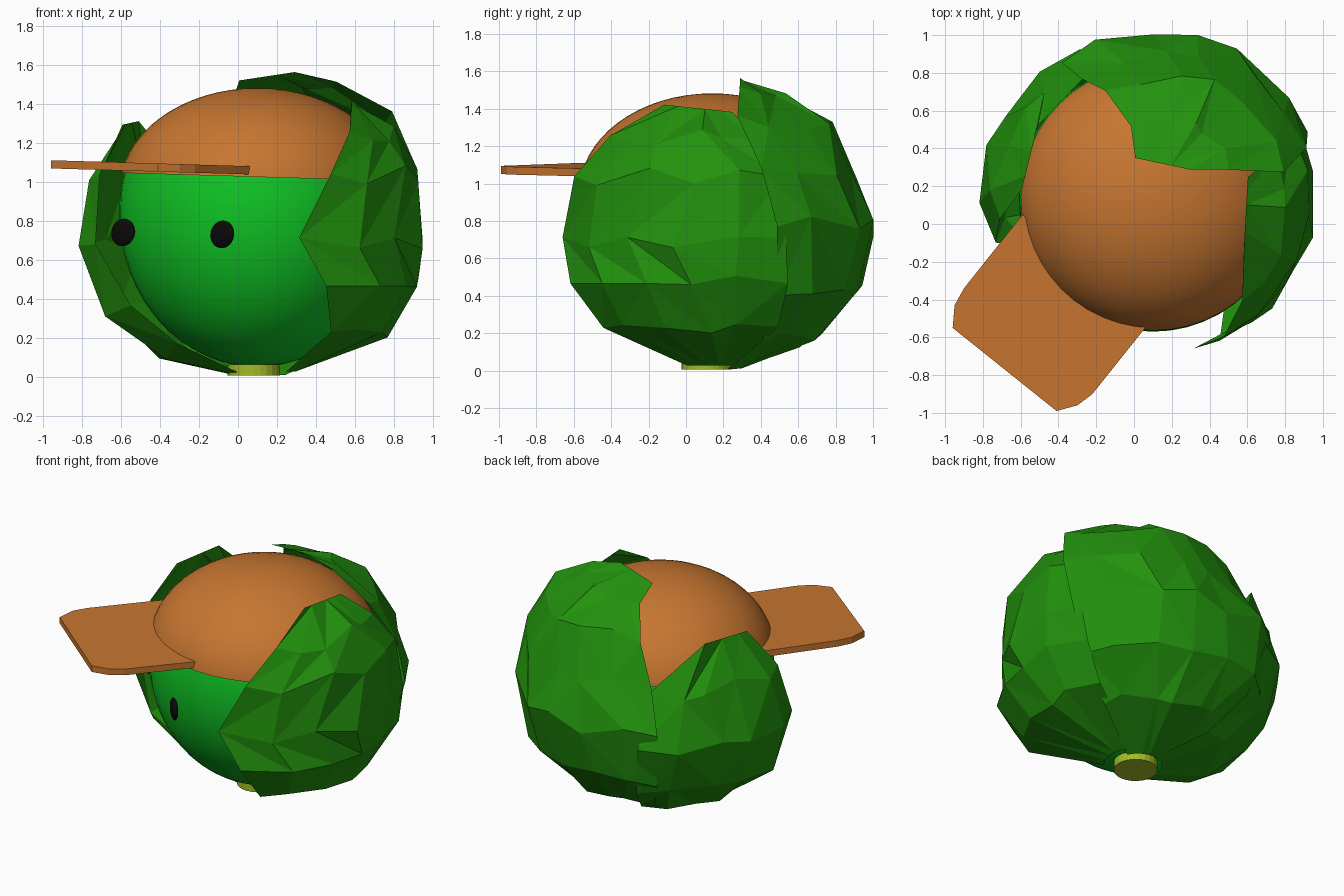
import bpy
import bmesh
import random
from math import radians, sin, cos
from mathutils import Vector, Matrix

random.seed(4)
if "Cube" in bpy.data.objects:
    bpy.data.objects.remove(bpy.data.objects["Cube"])

CENTRE = Vector((0.1, 0.14, 0.77))


def material(name, colour):
    mat = bpy.data.materials.new(name)
    mat.use_nodes = True
    mat.diffuse_color = (*colour, 1)
    bsdf = next(n for n in mat.node_tree.nodes if n.type == 'BSDF_PRINCIPLED')
    bsdf.inputs["Base Color"].default_value = (*colour, 1)
    bsdf.inputs["Roughness"].default_value = 0.8
    return mat


leaf_green = material("leaf green", (0.016, 0.285, 0.004))
face_green = material("face green", (0.005, 0.55, 0.018))
cap_orange = material("cap orange", (0.57, 0.18, 0.03))
stem_olive = material("stem olive", (0.36, 0.5, 0.02))
eye_black = material("eye black", (0.003, 0.003, 0.003))


def finish(name, bm, mat, smooth=False):
    mesh = bpy.data.meshes.new(name)
    bm.to_mesh(mesh)
    bm.free()
    mesh.materials.append(mat)
    mesh.polygons.foreach_set("use_smooth", [smooth] * len(mesh.polygons))
    obj = bpy.data.objects.new(name, mesh)
    bpy.context.collection.objects.link(obj)
    return obj


def ball(matrix):
    bm = bmesh.new()
    bmesh.ops.create_uvsphere(bm, u_segments=48, v_segments=32, radius=1, matrix=matrix)
    return bm


def dome(name, z, width, height, mat, keep_top):
    """Ellipsoid cut along the tilted hat line."""
    bm = ball(Matrix.Translation((CENTRE.x, CENTRE.y, z)) @ Matrix.Diagonal((width, width, height, 1)))
    bmesh.ops.bisect_plane(bm, geom=bm.verts[:] + bm.edges[:] + bm.faces[:],
                           plane_co=(0, 0, 1.028), plane_no=(0.03, 0, 1),
                           clear_inner=keep_top, clear_outer=not keep_top)
    finish(name, bm, mat, True)


def polar(elev, azim, r):
    e, a = radians(elev), radians(azim)
    return CENTRE + r * Vector((cos(e) * cos(a), cos(e) * sin(a), sin(e)))


def leaf(name, rows, columns, curl=0):
    """Crumpled sheet; each row is elevation, first and last azimuth, first and last radius.
    The last column curls in towards the head."""
    bm = bmesh.new()
    grid = []
    for i, (elev, a0, a1, r0, r1) in enumerate(rows):
        line = []
        for j in range(columns + 1):
            t = j / columns
            a, r, e = a0 + (a1 - a0) * t, r0 + (r1 - r0) * t, elev
            inside = 0 < i < len(rows) - 1
            if inside and 0 < j < columns:
                a += random.uniform(-4, 4)
                e += random.uniform(-4, 4)
                r += random.uniform(-0.015, 0.03)
            elif inside and j == columns:
                r -= curl
            if i == 0:
                point = polar(e, a0, r0).lerp(polar(e, a1, r1), t)
            else:
                point = polar(e, a, r)
            line.append(bm.verts.new(point))
        grid.append(line)
    for upper, lower in zip(grid, grid[1:]):
        for j in range(columns):
            a, b, c, d = upper[j], lower[j], lower[j + 1], upper[j + 1]
            if random.random() < 0.5:
                a, b, c, d = b, c, d, a
            bm.faces.new((a, b, c))
            bm.faces.new((a, c, d))
    return finish(name, bm, leaf_green)


# Round head and the flatter cap sitting on it
dome("head", 0.84, 0.71, 0.79, face_green, False)
dome("cap", 0.95, 0.712, 0.532, cap_orange, True)

# Brim: plate whose inner edge is buried in the cap
outline = [(-0.59, 0.05), (-0.9, -0.34), (-0.95, -0.43), (-0.96, -0.55),
           (-0.41, -0.99), (-0.3, -0.96), (-0.22, -0.9), (0.06, -0.55)]
bm = bmesh.new()
base = bm.faces.new([bm.verts.new((x, y, 1.04 - 0.03 * x)) for x, y in outline])
top = bmesh.ops.extrude_face_region(bm, geom=[base])
bmesh.ops.translate(bm, vec=(0, 0, 0.042),
                    verts=[v for v in top["geom"] if isinstance(v, bmesh.types.BMVert)])
bmesh.ops.recalc_face_normals(bm, faces=bm.faces[:])
finish("cap_brim", bm, cap_orange)

# Eyes: flattened, slightly leaning ovals turned toward the brim
turn = Matrix.Rotation(radians(-45), 4, 'Z') @ Matrix.Rotation(radians(-12), 4, 'Y')
for name, x, y, z in (("right_eye", -0.59, -0.13, 0.74), ("left_eye", -0.08, -0.575, 0.73)):
    bm = ball(Matrix.Translation((x, y, z)) @ turn @ Matrix.Diagonal((0.083, 0.022, 0.07, 1)))
    finish(name, bm, eye_black, True)

# Stem stub
bm = bmesh.new()
bmesh.ops.create_cone(bm, cap_ends=True, segments=24, radius1=0.135, radius2=0.135,
                      depth=0.056, matrix=Matrix.Translation((0.08, 0.11, 0.033)))
finish("stem", bm, stem_olive)

# Wrapping leaves
leaf("left_leaf", [
    (50, -28, 12, 0.85, 0.8),
    (34, -49, 20, 0.87, 0.84),
    (18, -63, 27, 0.87, 0.86),
    (-4, -75, 27, 0.83, 0.87),
    (-20, -65, 29, 0.89, 0.89),
    (-38, -57, 31, 0.88, 0.87),
    (-75, -42, 45, 0.77, 0.77)], 5)

leaf("back_leaf", [
    (73, 38, 114, 0.83, 0.785),
    (60, 20, 107, 0.86, 0.79),
    (40, 11, 114, 0.92, 0.81),
    (20, 18, 121, 0.91, 0.78),
    (0, 23, 124, 0.89, 0.86),
    (-25, 26, 124, 0.87, 0.88),
    (-48, 29, 122, 0.82, 0.83),
    (-78, 30, 130, 0.78, 0.77)], 6)

leaf("right_leaf", [
    (37, 148, 176, 0.9, 0.87),
    (18, 120, 188, 0.77, 0.94),
    (-6, 116, 196, 0.88, 0.95),
    (-30, 114, 202, 0.88, 0.89),
    (-52, 112, 208, 0.82, 0.84),
    (-78, 100, 235, 0.77, 0.77)], 5, 0.08)
